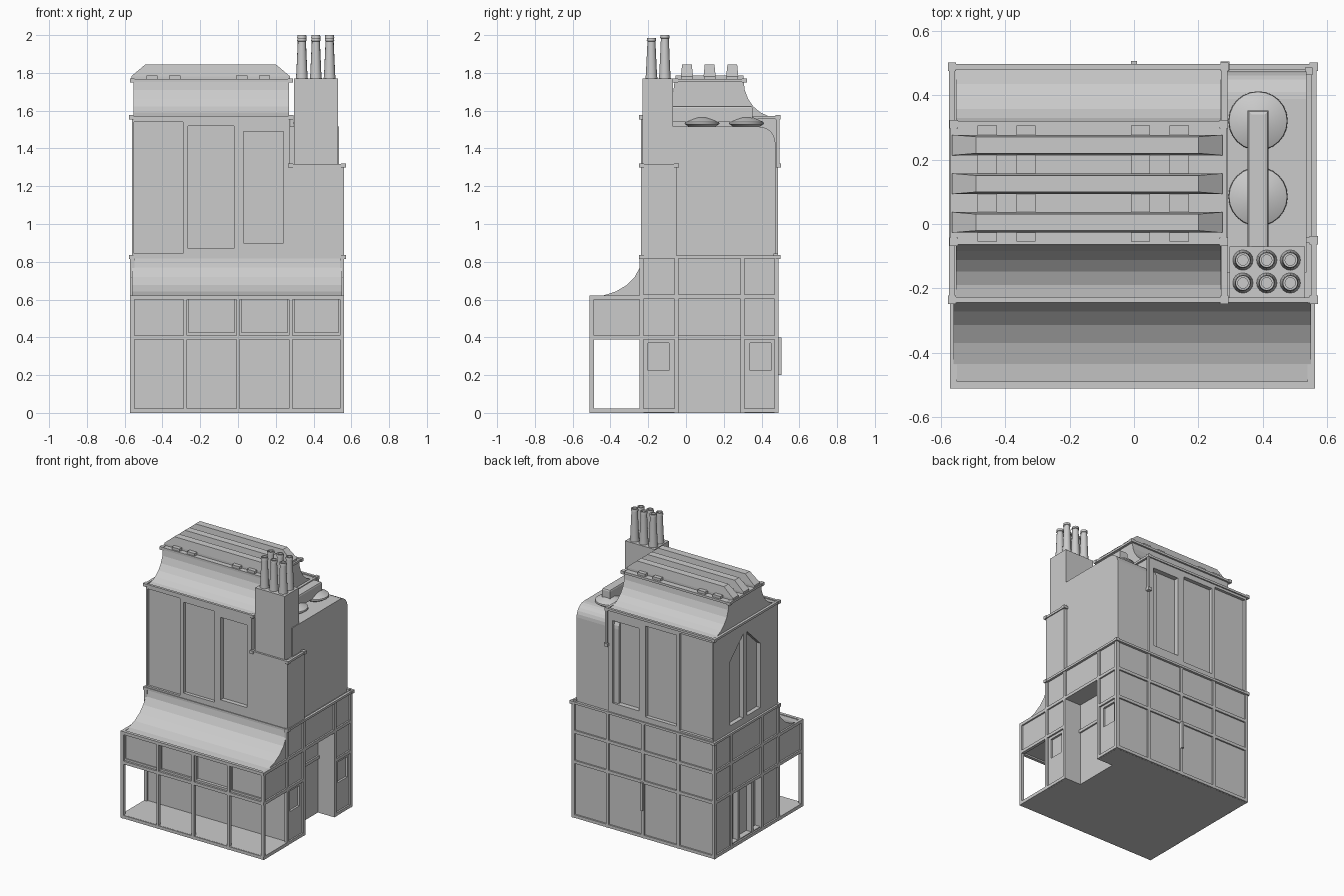
import bpy, bmesh, math
from mathutils import Vector

default_cube = bpy.data.objects.get("Cube")
if default_cube:
    bpy.data.objects.remove(default_cube)

# Single stone colour
stone = bpy.data.materials.new("pale stone grey")
stone.use_nodes = True
stone.diffuse_color = (0.6, 0.6, 0.6, 1)
stone.node_tree.nodes["Principled BSDF"].inputs["Base Color"].default_value = stone.diffuse_color

# Main planes of the building
LEFT, RIGHT, FRONT, BACK = -0.56, 0.55, -0.235, 0.48
PORCH = -0.505
TOWER = 0.275
FLOOR, SILL, CORNICE, SHOULDER, EAVES, RIDGE = 0.4, 0.615, 0.825, 1.31, 1.565, 1.76
BAR = 0.011


def finish(name, bm):
    bmesh.ops.recalc_face_normals(bm, faces=bm.faces)
    mesh = bpy.data.meshes.new(name)
    bm.to_mesh(mesh)
    bm.free()
    mesh.materials.append(stone)
    obj = bpy.data.objects.new(name, mesh)
    bpy.context.collection.objects.link(obj)
    return obj


def add_box(bm, x, y, z):
    """Add a box given (low, high) pairs for each axis."""
    made = bmesh.ops.create_cube(bm, size=1)["verts"]
    for v in made:
        v.co = Vector([(lo + hi) / 2 + c * (hi - lo) for c, (lo, hi) in zip(v.co, (x, y, z))])
    return made


def boxes(name, parts):
    bm = bmesh.new()
    for part in parts:
        add_box(bm, *part)
    return finish(name, bm)


def prism(name, outline, start, end):
    """Extrude a (y, z) outline along x."""
    bm = bmesh.new()
    face = bm.faces.new([bm.verts.new((start, y, z)) for y, z in outline])
    grown = bmesh.ops.extrude_face_region(bm, geom=[face])["geom"]
    bmesh.ops.translate(bm, verts=[g for g in grown if isinstance(g, bmesh.types.BMVert)],
                        vec=(end - start, 0, 0))
    return finish(name, bm)


def cut(target, cutter):
    cutter.hide_render = True
    mod = target.modifiers.new("cut", "BOOLEAN")
    mod.operation, mod.solver, mod.object = "DIFFERENCE", "EXACT", cutter
    bpy.context.view_layer.objects.active = target
    bpy.ops.object.modifier_apply(modifier=mod.name)
    bpy.data.objects.remove(cutter)


def around(c, r=BAR):
    return (c - r, c + r)


def sweep(y_low, z_low, y_high, z_high, steps=6):
    """Concave quarter curve, flat at the low end and upright at the high end."""
    turns = [math.pi / 2 * i / steps for i in range(steps + 1)]
    return [(y_low + (y_high - y_low) * math.sin(t), z_high - (z_high - z_low) * math.cos(t))
            for t in turns]


columns_x = [LEFT, -0.28, 0, 0.28, RIGHT]
columns_y = [FRONT, -0.05, 0.3, BACK]
bays_x = list(zip(columns_x, columns_x[1:]))
bays_y = list(zip(columns_y, columns_y[1:]))

# Lower two storeys, with a deep side recess, a doorway and small windows
base = boxes("base_storeys", [((LEFT, RIGHT), (FRONT, BACK), (0, CORNICE))])
mid_bay = (columns_y[1] + BAR, columns_y[2] - BAR)
cut(base, boxes("side_recess_cutter", [(around(RIGHT, 0.12), mid_bay, (-0.1, SILL - BAR))]))
cut(base, boxes("doorway_cutter", [(around(LEFT, 0.04), mid_bay, (0.03, FLOOR - BAR))]))
cut(base, boxes("side_window_cutter", [
    (around(RIGHT, 0.015), y, (0.225, 0.37)) for y in ((-0.2, -0.09), (0.34, 0.45))]))

# Timber frame over the back and side walls
frame = []
for level in (0.012, FLOOR, SILL):
    frame.append(((LEFT, RIGHT), around(BACK), around(level)))
    frame.append((around(LEFT), (FRONT, BACK), around(level)))
    for bay in (bays_y[0], bays_y[2]):
        frame.append((around(RIGHT), bay, around(level)))
frame.append((around(RIGHT), bays_y[1], around(SILL)))
frame.append((around(RIGHT - 0.12), mid_bay, around(FLOOR)))
for x in columns_x:
    frame.append((around(x), around(BACK), (0, CORNICE)))
for y in columns_y:
    for x in (LEFT, RIGHT):
        frame.append((around(x), around(y), (0, CORNICE)))
boxes("timber_frame", frame)
boxes("back_pipe", [(around(0.0, 0.009), around(BACK + 0.015), (0.2, FLOOR))])
boxes("doorway_posts", [(around(LEFT + 0.02, 0.02), around(y), (0, FLOOR)) for y in (0.05, 0.2)])

# Open porch: floor, posts, glazed upper band and curved roof
boxes("porch_floor", [((LEFT - BAR, RIGHT + BAR), (PORCH, FRONT), (0, 0.024))])
band = boxes("porch_band", [((LEFT, RIGHT), (PORCH + 0.008, FRONT), (FLOOR, SILL))])
for depth, (a, b) in zip((0.014, 0.022, 0.03, 0.02), bays_x):
    cut(band, boxes("band_cutter", [((a + 0.018, b - 0.018), around(PORCH, depth), (0.425, 0.6))]))
porch_frame = [(around(x, 0.009), around(PORCH + 0.005), (0, SILL)) for x in columns_x]
for level in (0.012, FLOOR, SILL - 0.004):
    porch_frame.append(((LEFT - BAR, RIGHT + BAR), around(PORCH + 0.005), around(level)))
    porch_frame += [(around(x), (PORCH, FRONT), around(level)) for x in (LEFT, RIGHT)]
porch_frame += [(around(x), around(PORCH + 0.006), (0, SILL)) for x in (LEFT, RIGHT)]
boxes("porch_frame", porch_frame)
prism("porch_roof", sweep(PORCH, SILL, FRONT, CORNICE) + [(FRONT, SILL - 0.01), (PORCH, SILL - 0.01)],
      LEFT, RIGHT)

# Upper tower with stepped recessed panels front and back
tower = boxes("tower", [((LEFT, TOWER), (FRONT - 0.004, BACK + 0.008), (CORNICE, EAVES))])
panels = [((-0.55, -0.29), (0.845, 1.54)), ((-0.265, -0.02), (0.87, 1.52)), ((0.03, 0.24), (0.9, 1.49))]
for depth, (span, rise) in zip((0.012, 0.02, 0.028), panels):
    for wall in (FRONT, BACK):
        cut(tower, boxes("panel_cutter", [(span, around(wall, depth), rise)]))

# Pair of half-arch windows in the left gable wall
middle, low, shoulder, peak = 0.13, 0.88, 1.34, 1.5
for side in (-1, 1):
    inner, outer = middle + side * 0.022, middle + side * 0.17
    arch = [(inner, low), (outer, low), (outer, shoulder), (inner, peak - 0.02)]
    cut(tower, prism("arch_cutter", arch, LEFT - 0.03, LEFT + 0.03))

# Main roof with curved slopes front and back
slope_front = sweep(FRONT, EAVES, -0.06, RIDGE)
slope_back = sweep(BACK, EAVES, 0.305, RIDGE)
prism("main_roof", slope_front + slope_back[::-1], LEFT + 0.008, TOWER - 0.005)

# Corner pier and rounded side block
boxes("corner_pier", [((TOWER, RIGHT + 0.01), (FRONT - 0.004, -0.05), (CORNICE, SHOULDER))])
bm = bmesh.new()
add_box(bm, (0.2, 0.535), (-0.15, 0.473), (CORNICE, 1.515))
top_edges = [e for e in bm.edges if all(v.co.z > 1.5 for v in e.verts)
             and sum(v.co.y for v in e.verts) > 0.9]
bmesh.ops.bevel(bm, geom=top_edges, offset=0.085, segments=6, affect="EDGES", profile=0.5)
finish("side_block", bm)
boxes("side_block_panel", [((RIGHT - 0.02, RIGHT + 0.004), around(BACK - 0.006, 0.012), (CORNICE, CORNICE + 0.02))])

# Thin mouldings with small corner blocks
trims, nubs = [], []
rings = [(LEFT - 0.005, RIGHT + 0.008, FRONT, BACK + 0.008, CORNICE),
         (LEFT - 0.005, TOWER + 0.006, FRONT, BACK + 0.008, EAVES),
         (LEFT, TOWER + 0.003, -0.055, 0.31, RIDGE),
         (TOWER + 0.004, RIGHT + 0.008, FRONT, -0.05, SHOULDER)]
for x0, x1, y0, y1, z in rings:
    trims += [((x0, x1), around(y, 0.009), around(z, 0.008)) for y in (y0, y1)]
    trims += [(around(x, 0.009), (y0, y1), around(z, 0.008)) for x in (x0, x1)]
    nubs += [(around(x, 0.013), around(y, 0.013), around(z)) for x in (x0, x1) for y in (y0, y1)]
boxes("mouldings", trims)
boxes("corner_blocks", nubs)
boxes("roof_deck", [((LEFT, TOWER), (-0.055, 0.31), around(RIDGE, 0.006))])

# Downpipe at the inner back corner, with its bracket
boxes("downpipe", [(around(TOWER + 0.01, 0.008), around(BACK + 0.006, 0.009), (SHOULDER, EAVES)),
                   (around(TOWER + 0.008, 0.014), around(BACK + 0.01, 0.014), around(SHOULDER))])

# Roof fins with sloping ends, on cross battens
for i in range(3):
    y = 0.005 + 0.12 * i
    bm = bmesh.new()
    for v in add_box(bm, (LEFT - 0.005, TOWER), around(y, 0.032), (RIDGE + 0.022, 1.845)):
        if v.co.z > 1.8:
            v.co.x += 0.075 if v.co.x < 0 else -0.075
            v.co.y = y + (v.co.y - y) * 0.8
    for v in add_box(bm, (LEFT - 0.005, TOWER), around(y, 0.032), (RIDGE, RIDGE + 0.022)):
        v.co.y = y + (v.co.y - y) * 0.95
    finish("roof_fin", bm)
boxes("roof_battens", [(around(x, 0.03), (-0.055, 0.305), (RIDGE, RIDGE + 0.026))
                       for x in (-0.455, -0.335, 0.02, 0.14)])

# Chimney stack and its six tapered pots
boxes("chimney_stack", [((0.297, 0.53), (-0.23, -0.07), (SHOULDER, 1.77))])


def turned(name, x, y, profile, sides=16):
    """Revolve (radius, height) pairs about an upright axis."""
    bm = bmesh.new()
    rings = [[bm.verts.new((x + r * math.cos(math.tau * i / sides),
                            y + r * math.sin(math.tau * i / sides), z)) for i in range(sides)]
             for r, z in profile]
    for a, b in zip(rings, rings[1:]):
        for i in range(sides):
            j = (i + 1) % sides
            bm.faces.new((a[i], a[j], b[j], b[i]))
    bm.faces.new(rings[0])
    bm.faces.new(rings[-1])
    obj = finish(name, bm)
    bpy.ops.object.select_all(action="DESELECT")
    obj.select_set(True)
    bpy.context.view_layer.objects.active = obj
    bpy.ops.object.shade_smooth_by_angle()


for x in (0.338, 0.412, 0.485):
    for y, top in ((-0.183, 1.985), (-0.112, 2.0)):
        turned("chimney_pot", x, y, [(0.032, 1.765), (0.029, 1.8), (0.021, top - 0.018), (0.025, top - 0.016),
                                     (0.023, top), (0.016, top), (0.016, top - 0.04)])

# Roof fans and the duct that links them to the chimney
for y in (0.085, 0.32):
    turned("fan_cap", 0.385, y, [(0.07, 1.5), (0.07, 1.515), (0.092, 1.53), (0.09, 1.54), (0.035, 1.565)], 24)
bm = bmesh.new()
add_box(bm, (0.353, 0.418), (-0.08, 0.352), (1.54, 1.625))
upper = [e for e in bm.edges if all(v.co.z > 1.6 for v in e.verts)]
bmesh.ops.bevel(bm, geom=upper, offset=0.012, segments=2, affect="EDGES", profile=0.5)
finish("duct", bm)
